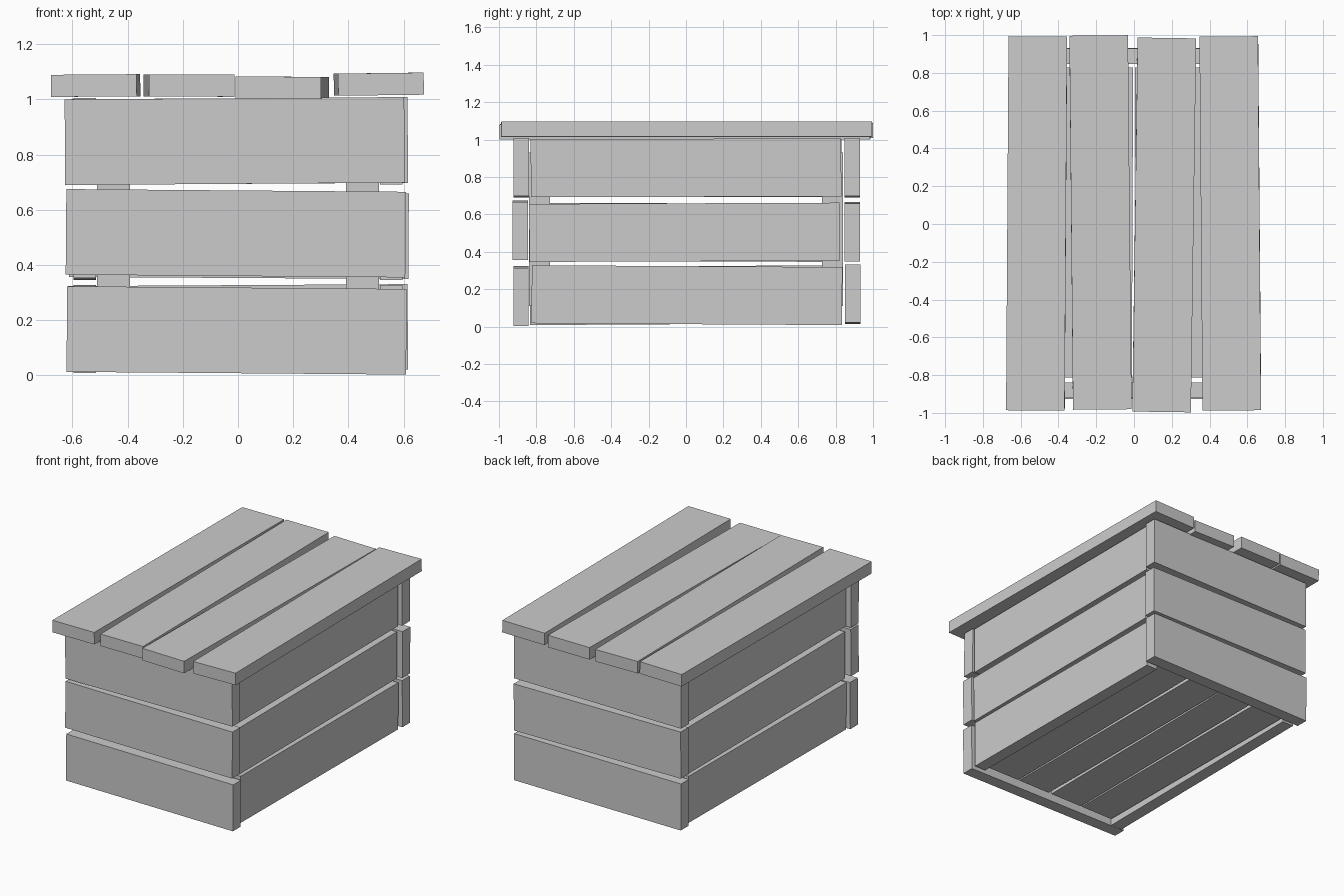
import bpy
from math import atan2

if "Cube" in bpy.data.objects:
    bpy.data.objects.remove(bpy.data.objects["Cube"])


def board(name, center, size, rot=(0, 0, 0)):
    """One slightly crooked plank."""
    bpy.ops.mesh.primitive_cube_add(size=1, location=center, rotation=rot)
    ob = bpy.context.object
    ob.name = name
    ob.scale = size
    bpy.ops.object.transform_apply(location=False, rotation=False, scale=True)
    return ob


# lid planks: x centre at front and back, y shift, z centre, roll
lid = [(-0.522, -0.509, 0.003, 1.05, -0.008),
       (-0.168, -0.187, 0.008, 1.05, 0.005),
       (0.146, 0.174, -0.005, 1.042, 0.006),
       (0.518, 0.502, 0.003, 1.055, -0.012)]
for i, (xf, xb, y, z, roll) in enumerate(lid):
    board(f"lid_plank_{i + 1}", ((xf + xb) / 2, y, z), (0.31, 1.98, 0.08),
          (0, roll, -atan2(xb - xf, 1.98)))

# end walls: x centre, y centre, z centre, roll
front = [(-0.005, -0.882, 0.163, 0.008),
         (-0.008, -0.886, 0.515, 0.008),
         (-0.012, -0.881, 0.849, -0.007)]
back = [(0.0, 0.891, 0.172, -0.006),
        (0.003, 0.888, 0.508, 0.006),
        (0.0, 0.889, 0.849, -0.006)]
for label, rows in (("front", front), ("back", back)):
    for i, (x, y, z, roll) in enumerate(rows):
        board(f"{label}_plank_{i + 1}", (x, y, z), (1.23, 0.082, 0.31),
              (0, roll, 0))

# side walls: y centre, z centre, tilt
sides = [(0.005, 0.168, -0.006), (-0.008, 0.504, 0.004), (0.0, 0.849, 0.002)]
for label, s in (("right", 1), ("left", -1)):
    for i, (y, z, tilt) in enumerate(sides):
        board(f"{label}_plank_{i + 1}", (s * 0.555, y * s, z),
              (0.082, 1.66, 0.31), (tilt * s, 0, 0))

# floor planks
for i in range(4):
    board(f"floor_plank_{i + 1}", (-0.381 + 0.254 * i, 0.008, 0.075),
          (0.238, 1.64, 0.075), (0, 0, 0.004 * (-1) ** i))

# inner corner posts
for lx, sx in (("left", -1), ("right", 1)):
    for ly, sy in (("front", -1), ("back", 1)):
        board(f"{ly}_{lx}_post", (sx * 0.451, sy * 0.784, 0.52),
              (0.118, 0.112, 0.82))
